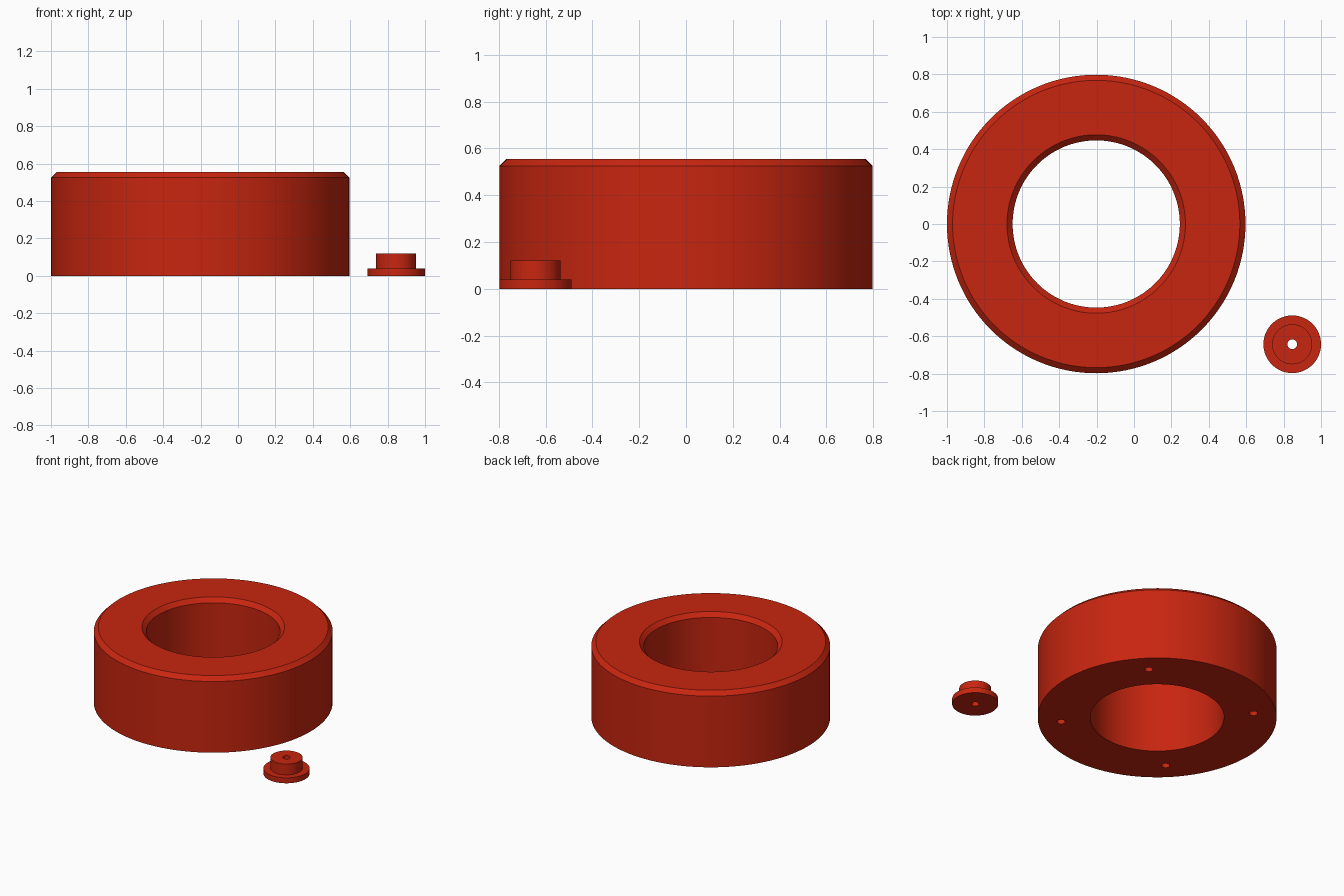
import bpy, math
from mathutils import Vector

cube = bpy.data.objects.get("Cube")
if cube:
    bpy.data.objects.remove(cube, do_unlink=True)

red = bpy.data.materials.new("red")
red.use_nodes = True
color = (0.58, 0.019, 0.005, 1)
red.diffuse_color = color
red.node_tree.nodes["Principled BSDF"].inputs["Base Color"].default_value = color


def revolve(name, profile, center, segments):
    """Spin a closed (radius, height) profile around a vertical axis."""
    n = len(profile)
    verts, faces = [], []
    for s in range(segments):
        a = math.tau * s / segments
        verts += [(r * math.cos(a), r * math.sin(a), z) for r, z in profile]
        t = (s + 1) % segments
        faces += [(s * n + i, t * n + i, t * n + (i + 1) % n, s * n + (i + 1) % n)
                  for i in range(n)]
    mesh = bpy.data.meshes.new(name)
    mesh.from_pydata(verts, [], faces)
    mesh.materials.append(red)
    obj = bpy.data.objects.new(name, mesh)
    obj.location = center
    bpy.context.collection.objects.link(obj)
    return obj


def smooth(obj):
    bpy.ops.object.select_all(action="DESELECT")
    obj.select_set(True)
    bpy.context.view_layer.objects.active = obj
    bpy.ops.object.shade_smooth_by_angle(angle=math.radians(30))


# Thick ring with chamfered top edges
outer, bore, height, chamfer = 0.798, 0.447, 0.555, 0.03
ring_center = Vector((-0.202, 0, 0))
ring = revolve("ring_body", [
    (bore, 0), (outer, 0), (outer, height - chamfer), (outer - chamfer, height),
    (bore + chamfer, height), (bore, height - chamfer)], ring_center, 128)

# Four blind holes in the underside, on the diagonals
for i in range(4):
    a = math.radians(45 + 90 * i)
    spot = ring_center + 0.645 * Vector((math.cos(a), math.sin(a), 0))
    bpy.ops.mesh.primitive_cylinder_add(vertices=32, radius=0.028, depth=0.4, location=spot)
    cutter = bpy.context.object
    cutter.name = f"hole_cutter_{i + 1}"
    cutter.data.materials.append(red)
    cutter.hide_render = True
    cut = ring.modifiers.new("hole", "BOOLEAN")
    cut.operation = "DIFFERENCE"
    cut.solver = "EXACT"
    cut.object = cutter

# Apply the cuts, then remove the cutters
bpy.context.view_layer.objects.active = ring
for cut in list(ring.modifiers):
    cutter = cut.object
    bpy.ops.object.modifier_apply(modifier=cut.name)
    bpy.data.objects.remove(cutter, do_unlink=True)

# Small flanged bushing with a through hole
bushing = revolve("flanged_bushing", [
    (0.026, 0), (0.154, 0), (0.154, 0.04), (0.107, 0.04), (0.107, 0.12), (0.026, 0.12)],
    (0.846, -0.643, 0), 96)

for part in (ring, bushing):
    smooth(part)
